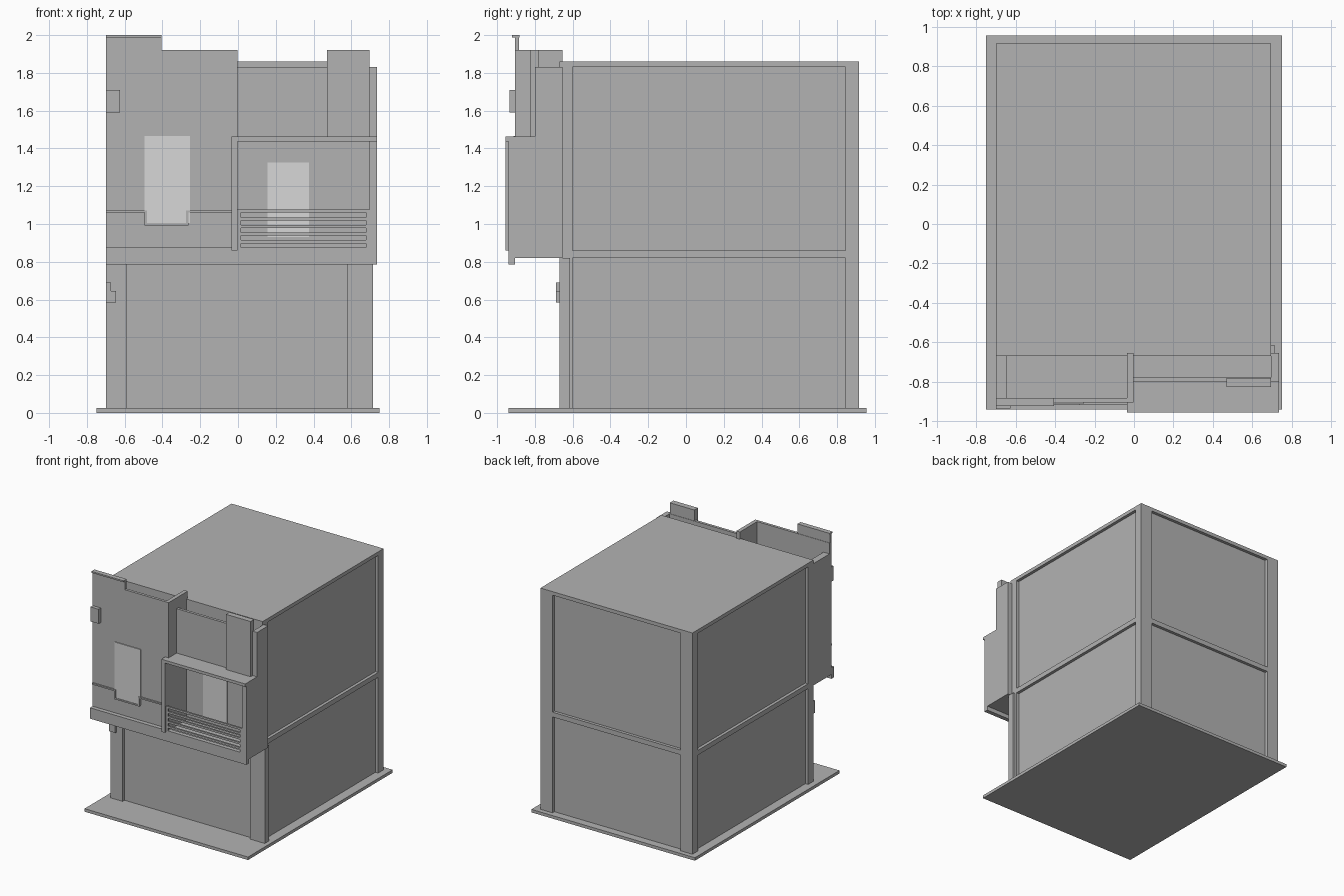
import bpy


def material(name, v):
    m = bpy.data.materials.new(name)
    m.diffuse_color = (v, v, v, 1)
    return m


GREY = material("plaster_grey", 0.45)
PALE = material("pale_window", 0.68)


def box(name, x0, x1, y0, y1, z0, z1, mat=GREY):
    """Axis-aligned box given by its extents."""
    v = [(x, y, z) for z in (z0, z1) for x, y in ((x0, y0), (x1, y0), (x1, y1), (x0, y1))]
    f = [(3, 2, 1, 0), (4, 5, 6, 7)] + [(i, (i + 1) % 4, (i + 1) % 4 + 4, i + 4) for i in range(4)]
    me = bpy.data.meshes.new(name)
    me.from_pydata(v, [], f)
    me.materials.append(mat)
    ob = bpy.data.objects.new(name, me)
    bpy.context.collection.objects.link(ob)
    return ob


# Ground plate
box("ground_plate", -0.75, 0.75, -0.94, 0.955, 0, 0.025)

# Main block: recessed walls inside a frame of columns and beams
L, R, F, B = -0.70, 0.695, -0.67, 0.915
D = 0.025
box("recessed_walls", L + D, R - D, F + D, B - D, 0.02, 1.84)
for x0, x1 in ((L, L + 0.11), (R - 0.11, R)):
    for y0, y1 in ((F, F + 0.07), (B - 0.07, B)):
        box("corner_column", x0, x1, y0, y1, 0.02, 1.83)
box("floor_beam", L, R, F, B, 0.82, 0.86)
box("roof_slab", L, R, F, B, 1.83, 1.86)
box("upper_front_wall", L, R, F, F + 0.04, 0.86, 1.83)
box("front_right_pier", 0.58, 0.715, F, -0.615, 0.02, 0.82)

# Projecting upper floor
box("projecting_floor", L, 0.735, -0.93, F, 0.82, 0.86)
box("front_band", L, 0.735, -0.94, -0.905, 0.785, 0.875)

# Left facade slab with raised, capped parapet and return wall
box("left_facade", L, -0.03, -0.905, -0.882, 0.82, 1.92)
box("raised_parapet", L, -0.405, -0.905, -0.885, 1.92, 1.99)
box("parapet_cap", L, -0.405, -0.922, -0.882, 1.988, 2.0)
box("left_return_wall", L, -0.645, -0.89, F, 0.82, 1.83)
box("middle_wall", -0.035, -0.003, -0.905, -0.655, 0.86, 1.92)

# Trim line that steps down around the left window
for x0, x1, z0, z1 in ((L, -0.483, 1.06, 1.072), (-0.275, -0.035, 1.06, 1.072),
                       (-0.495, -0.483, 0.993, 1.072), (-0.275, -0.263, 0.993, 1.072),
                       (-0.495, -0.263, 0.993, 1.005)):
    box("facade_trim", x0, x1, -0.917, -0.904, z0, z1)
box("left_window", -0.495, -0.255, -0.912, -0.904, 1.005, 1.465, PALE)

# Wall boxes on the left edge
box("upper_wall_box", L, -0.625, -0.935, -0.904, 1.59, 1.71)
box("lower_wall_box", L, -0.645, -0.688, F, 0.585, 0.645)
box("lower_wall_box_top", L, -0.672, -0.688, F, 0.645, 0.69)

# Balcony frame
box("balcony_left_fin", -0.035, -0.003, -0.955, -0.655, 0.86, 1.44)
box("balcony_roof", -0.035, 0.735, -0.955, -0.655, 1.438, 1.462)
box("balcony_right_wall", 0.695, 0.735, -0.94, -0.655, 0.82, 1.44)
box("balcony_window", 0.155, 0.375, -0.677, -0.669, 0.93, 1.325, PALE)

# Balcony railing: horizontal rails between end posts
for i in range(5):
    z = 1.060 - 0.0405 * i
    box("railing_rail", -0.003, 0.695, -0.94, -0.925, z, z + 0.016)
for x0, x1 in ((-0.003, 0.015), (0.677, 0.695)):
    box("railing_post", x0, x1, -0.94, -0.925, 0.87, 1.076)

# Upper terrace parapet above the balcony
box("terrace_parapet", -0.003, 0.695, -0.80, -0.777, 1.46, 1.83)
box("terrace_pillar", 0.47, 0.695, -0.827, -0.78, 1.46, 1.92)
box("terrace_side_wall", 0.695, 0.735, -0.80, -0.655, 1.46, 1.83)
